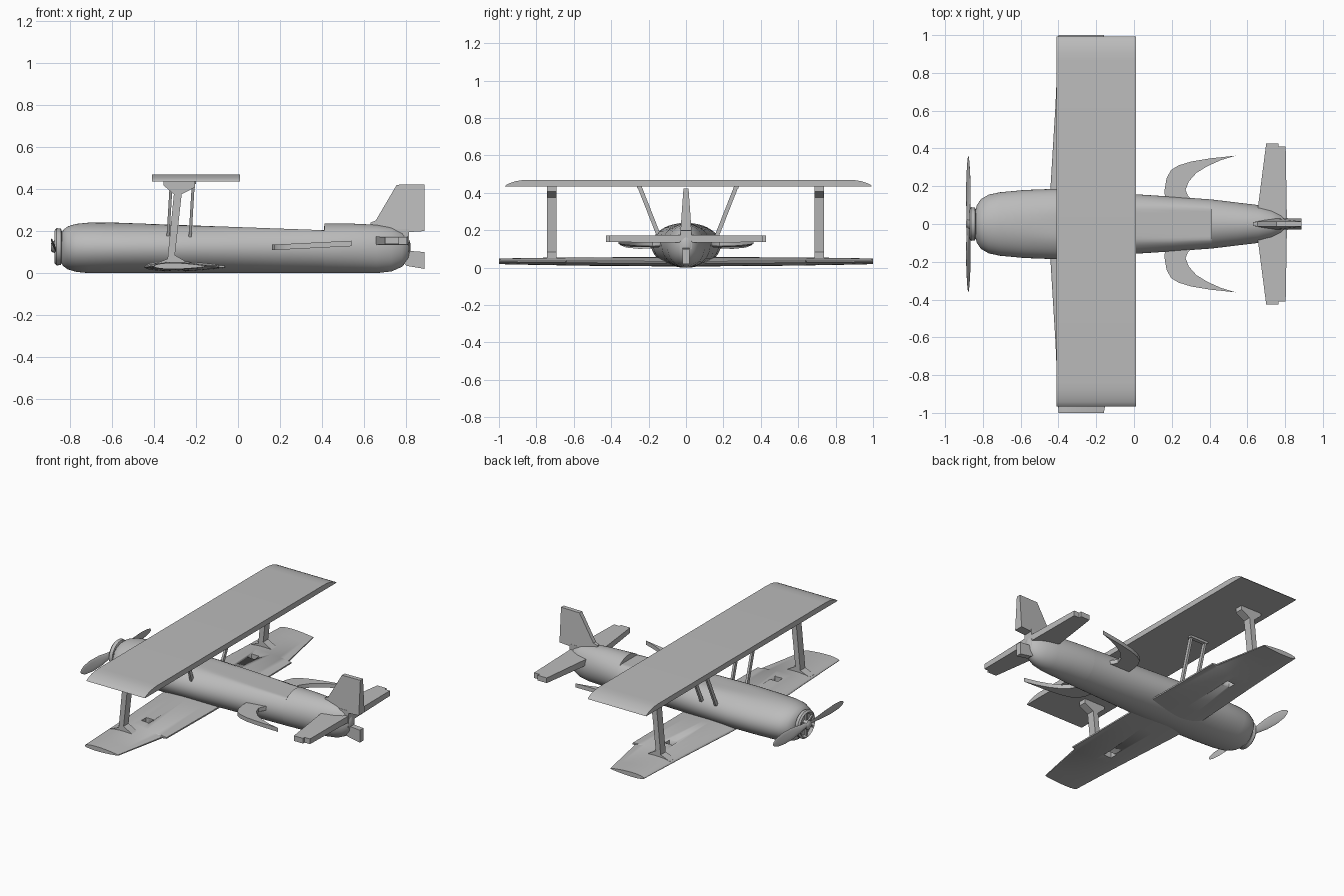
import bpy, bmesh
from math import sin, cos, pi, sqrt, radians
from mathutils import Vector

if "Cube" in bpy.data.objects:
    bpy.data.objects.remove(bpy.data.objects["Cube"])

grey = bpy.data.materials.new("plain_grey")
grey.use_nodes = True
grey.diffuse_color = (0.5, 0.5, 0.5, 1)
grey.node_tree.nodes["Principled BSDF"].inputs["Base Color"].default_value = (0.5, 0.5, 0.5, 1)


def finish(name, bm, angle=35):
    bmesh.ops.recalc_face_normals(bm, faces=bm.faces)
    mesh = bpy.data.meshes.new(name)
    bm.to_mesh(mesh)
    bm.free()
    mesh.materials.append(grey)
    ob = bpy.data.objects.new(name, mesh)
    bpy.context.collection.objects.link(ob)
    bpy.ops.object.select_all(action='DESELECT')
    ob.select_set(True)
    bpy.context.view_layer.objects.active = ob
    bpy.ops.object.shade_smooth_by_angle(angle=radians(angle))
    return ob


def loft(name, rings, angle=35):
    """Skin a list of equal-length closed rings and cap both ends."""
    bm = bmesh.new()
    loops = [[bm.verts.new(p) for p in ring] for ring in rings]
    n = len(loops[0])
    for a, b in zip(loops, loops[1:]):
        for i in range(n):
            j = (i + 1) % n
            bm.faces.new((a[i], a[j], b[j], b[i]))
    bm.faces.new(loops[0])
    bm.faces.new(loops[-1])
    return finish(name, bm, angle)


def prism(name, pts, place, angle=35):
    """Slab from an outline; place(u, v, side) gives the 3D point."""
    return loft(name, [[place(u, v, s) for u, v in pts] for s in (-1, 1)], angle)


def bar(name, a, b, half_x, half_y):
    a, b = Vector(a), Vector(b)
    corners = [Vector((i * half_x, j * half_y, 0)) for i, j in ((-1, -1), (1, -1), (1, 1), (-1, 1))]
    return loft(name, [[p + c for c in corners] for p in (a, b)])


def lathe(name, profile, centre_z, n=32):
    return loft(name, [[(x, r * cos(2 * pi * i / n), centre_z + r * sin(2 * pi * i / n))
                        for i in range(n)] for x, r in profile])


# Fuselage: rounded body with a flat sloping deck let into the top
stations = [(-0.84, 0.07, 0.05, 0.19), (-0.832, 0.1, 0.034, 0.205), (-0.81, 0.132, 0.018, 0.222),
            (-0.77, 0.155, 0.006, 0.234), (-0.71, 0.168, 0.0, 0.24), (-0.58, 0.18, 0.0, 0.24),
            (-0.42, 0.186, 0.0, 0.24), (-0.2, 0.175, 0.0, 0.24), (0.0, 0.158, 0.0, 0.24),
            (0.2, 0.145, 0.0, 0.238), (0.409, 0.13, 0.0, 0.236), (0.411, 0.13, 0.0, 0.236),
            (0.55, 0.113, 0.0, 0.235), (0.66, 0.1, 0.0, 0.23), (0.73, 0.083, 0.008, 0.22),
            (0.78, 0.06, 0.03, 0.2), (0.81, 0.035, 0.065, 0.17), (0.82, 0.01, 0.1, 0.14)]


def body_ring(x, w, lo, hi, n=48):
    deck = 0.234 - 0.03 * (x + 0.42) / 0.83 if -0.42 <= x < 0.41 else 1
    mid, h = (lo + hi) / 2, (hi - lo) / 2
    return [(x, w * cos(2 * pi * i / n), min(deck, mid + h * sin(2 * pi * i / n))) for i in range(n)]


loft("fuselage", [body_ring(*s) for s in stations], 40)

# Nose dish, hub and spokes
NOSE_Z = 0.125
lathe("nose_dish", [(-0.83, 0.05), (-0.842, 0.086), (-0.862, 0.089), (-0.872, 0.078),
                    (-0.856, 0.066), (-0.852, 0.01)], NOSE_Z)
lathe("propeller_hub", [(-0.84, 0.03), (-0.88, 0.028), (-0.888, 0.018), (-0.89, 0.003)], NOSE_Z, 20)
for k in range(6):
    c, s = cos(pi * k / 3 + pi / 6), sin(pi * k / 3 + pi / 6)
    prism("hub_spoke", [(0.02, -0.006), (0.078, -0.006), (0.078, 0.006), (0.02, 0.006)],
          lambda u, v, e: (-0.862 + e * 0.005, u * c - v * s, NOSE_Z + u * s + v * c))

# Two twisted propeller blades
blade = [(0.015, 0.012, 0.007, 30), (0.08, 0.02, 0.006, 28), (0.16, 0.031, 0.005, 22),
         (0.25, 0.034, 0.004, 17), (0.32, 0.026, 0.003, 13), (0.35, 0.014, 0.002, 11),
         (0.36, 0.004, 0.001, 10)]
for side in (1, -1):
    rings = []
    for y, half, thick, twist in blade:
        t = radians(twist)
        ring = []
        for i in range(12):
            u, v = half * cos(pi * i / 6), thick * sin(pi * i / 6)
            ring.append((-0.877 + u * sin(t) + v * cos(t), side * y,
                         NOSE_Z + 0.008 + side * (u * cos(t) - v * sin(t))))
        rings.append(ring)
    loft("propeller_blade", rings)

# Upper wing: flat underside, rounded upper tips
half_top = [(0.98, 0.435), (0.975, 0.442), (0.955, 0.452), (0.925, 0.462), (0.89, 0.468), (0.85, 0.47)]
outline = half_top + [(-y, z) for y, z in reversed(half_top)]
prism("upper_wing", outline, lambda u, v, s: (-0.2 + s * 0.21, u + 0.013, v))


# Lower wings: tapered airfoil with a stepped flap and a square opening
def airfoil(y, front, back, mid, thick, n=14):
    chord = back - front

    def height(t):
        return thick * 2.6 * (0.5 * sqrt(t) * (1 - t) + 0.04 * t)
    ts = [(1 - cos(pi * i / n)) / 2 for i in range(n + 1)]
    upper = [(front + chord * t, y, mid + height(t)) for t in ts]
    lower = [(front + chord * t, y, mid - 0.8 * height(t)) for t in reversed(ts[1:])]
    return upper + lower


panels = [(0.0, -0.45, -0.06, 0.029, 0.05), (0.18, -0.443, -0.06, 0.029, 0.05),
          (0.64, -0.415, -0.065, 0.031, 0.046), (0.645, -0.415, -0.09, 0.031, 0.044),
          (0.9, -0.404, -0.14, 0.032, 0.036), (1.0, -0.4, -0.16, 0.032, 0.03)]
for side, tag in ((1, "left"), (-1, "right")):
    wing = loft(tag + "_lower_wing", [airfoil(side * p[0], *p[1:]) for p in panels], 30)
    cutter = bar("opening_cutter", (-0.27, side * 0.54, -0.1), (-0.27, side * 0.54, 0.2), 0.028, 0.025)
    cutter.hide_render = True
    cut = wing.modifiers.new("opening", 'BOOLEAN')
    cut.operation = 'DIFFERENCE'
    cut.solver = 'EXACT'
    cut.object = cutter
    bpy.ops.object.select_all(action='DESELECT')
    wing.select_set(True)
    bpy.context.view_layer.objects.active = wing
    bpy.ops.object.modifier_apply(modifier=cut.name)
    bpy.data.objects.remove(cutter)

# Wing struts with flared feet
strut = [(-0.40, 0.035), (-0.40, 0.042), (-0.335, 0.068), (-0.305, 0.375), (-0.355, 0.418),
         (-0.355, 0.437), (-0.205, 0.437), (-0.205, 0.408), (-0.268, 0.375), (-0.30, 0.085),
         (-0.23, 0.045), (-0.23, 0.035)]
for side in (1, -1):
    prism("wing_strut", strut, lambda u, v, s: (u, side * 0.715 - 0.003 + s * 0.026, v))

# Centre struts between body and upper wing
for side in (1, -1):
    for x in (-0.325, -0.22):
        bar("centre_strut", (x - 0.008, side * 0.155 + 0.01, 0.17),
            (x + 0.008, side * 0.26 + 0.01, 0.437), 0.007, 0.012)
    bar("centre_strut_cap", (-0.265, side * 0.258 + 0.01, 0.423),
        (-0.265, side * 0.262 + 0.01, 0.437), 0.065, 0.012)

# Swept-back hooked side fins
hook = [(0.165, 0.09), (0.162, 0.18), (0.172, 0.24), (0.195, 0.285), (0.235, 0.31), (0.3, 0.33),
        (0.4, 0.347), (0.54, 0.362), (0.46, 0.338), (0.39, 0.307), (0.33, 0.27), (0.29, 0.225),
        (0.273, 0.18), (0.285, 0.15), (0.31, 0.125), (0.31, 0.09)]
for side in (1, -1):
    prism("side_fin", hook, lambda u, v, s: (u, side * v, 0.122 + 0.05 * (u - 0.16) + s * 0.013))

# Tailplane, upright fin and lower fin
tailplane = [(0.645, 0.0), (0.65, 0.04), (0.70, 0.427), (0.765, 0.427), (0.765, 0.41),
             (0.803, 0.41), (0.81, 0.0)]
for side in (1, -1):
    prism("tailplane", tailplane, lambda u, v, s: (u, side * v, 0.154 + s * (0.021 - 0.01 * v)))
fin = [(0.63, 0.21), (0.63, 0.24), (0.655, 0.25), (0.755, 0.42), (0.887, 0.422), (0.887, 0.2), (0.74, 0.19)]
prism("tail_fin", fin, lambda u, v, s: (u, s * (0.03 - 0.07 * (v - 0.19)) * min(1, 0.35 + (u - 0.63) * 6), v))
lower_fin = [(0.76, 0.11), (0.887, 0.1), (0.887, 0.02), (0.80, 0.035), (0.77, 0.07)]
prism("lower_fin", lower_fin, lambda u, v, s: (u, s * 0.018, v))
bar("tail_block", (0.78, 0, 0.1), (0.78, 0, 0.21), 0.033, 0.03)
